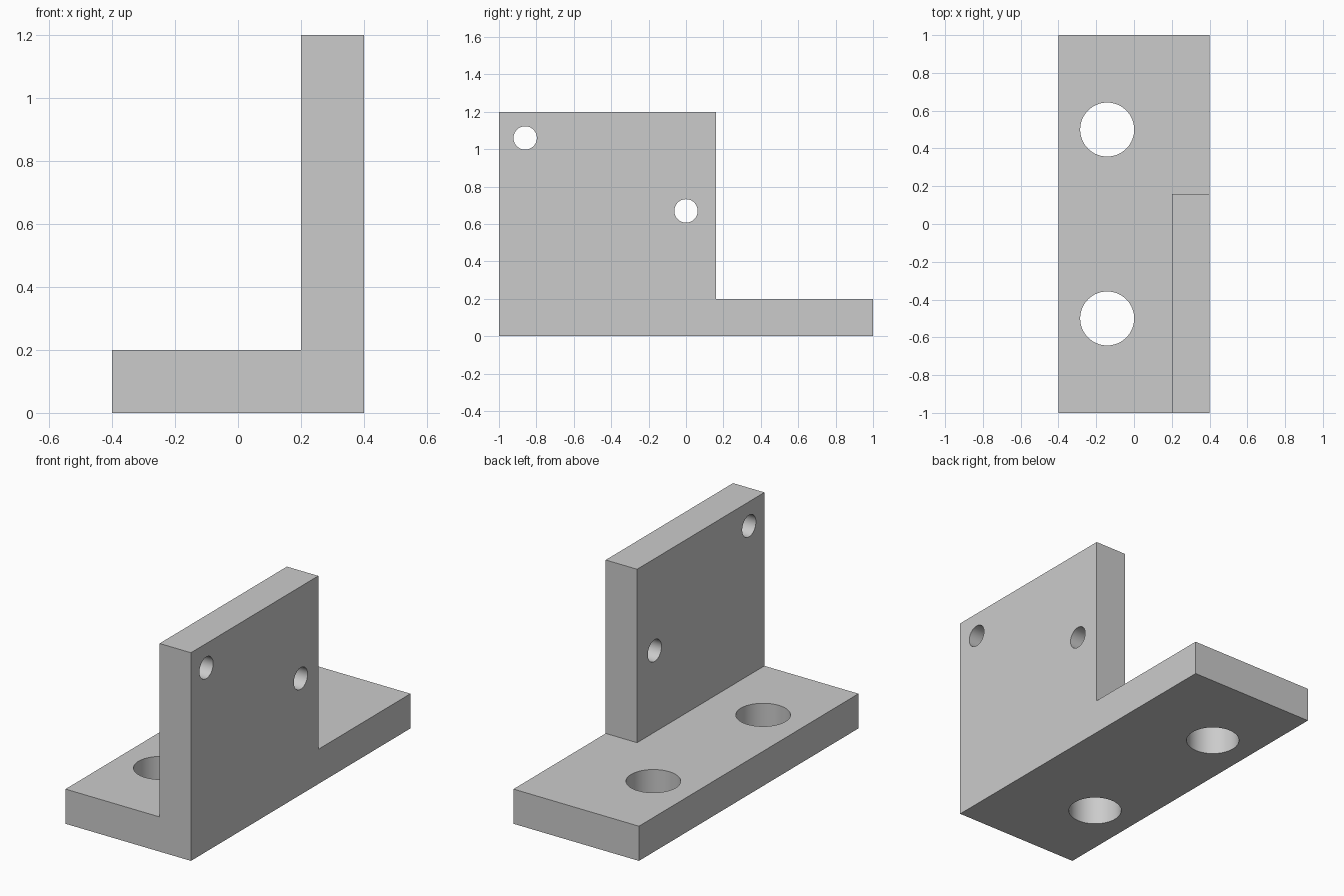
import bpy, bmesh, math
from mathutils import Matrix, Vector

default = bpy.data.objects.get("Cube")
if default:
    bpy.data.objects.remove(default, do_unlink=True)

grey = bpy.data.materials.new("plain grey")
grey.use_nodes = True
grey.diffuse_color = (0.6, 0.6, 0.6, 1)
grey.node_tree.nodes["Principled BSDF"].inputs["Base Color"].default_value = (0.6, 0.6, 0.6, 1)


def add_object(name, bm):
    bmesh.ops.recalc_face_normals(bm, faces=bm.faces[:])
    mesh = bpy.data.meshes.new(name)
    bm.to_mesh(mesh)
    bm.free()
    mesh.materials.append(grey)
    obj = bpy.data.objects.new(name, mesh)
    bpy.context.scene.collection.objects.link(obj)
    return obj


def drill(target, name, radius, centre, axis):
    """Cut a round hole through the target along an axis."""
    bm = bmesh.new()
    turn = Vector((0, 0, 1)).rotation_difference(Vector(axis)).to_matrix().to_4x4()
    bmesh.ops.create_cone(bm, cap_ends=True, segments=64, radius1=radius, radius2=radius,
                          depth=0.6, matrix=Matrix.Translation(centre) @ turn)
    cutter = add_object(name, bm)
    cutter.hide_render = True
    cutter.hide_set(True)
    cutter.display_type = 'WIRE'
    mod = target.modifiers.new(name, 'BOOLEAN')
    mod.operation = 'DIFFERENCE'
    mod.solver = 'EXACT'
    mod.object = cutter
    return cutter


# Base plate, with its top split so the upright can be raised from one corner
bm = bmesh.new()
bmesh.ops.create_cube(bm, size=1, matrix=Matrix.Translation((0, 0, 0.1)) @ Matrix.Diagonal((0.8, 2, 0.2, 1)))
for point, normal in (((0.2, 0, 0), (1, 0, 0)), ((0, 0.16, 0), (0, 1, 0))):
    bmesh.ops.bisect_plane(bm, geom=bm.verts[:] + bm.edges[:] + bm.faces[:],
                           plane_co=point, plane_no=normal)

# Upright plate
corner = [f for f in bm.faces if f.normal.z > 0.9
          and f.calc_center_median().x > 0.2 and f.calc_center_median().y < 0.16]
raised = bmesh.ops.extrude_face_region(bm, geom=corner)["geom"]
bmesh.ops.translate(bm, vec=(0, 0, 1), verts=[v for v in raised if isinstance(v, bmesh.types.BMVert)])
bmesh.ops.dissolve_limit(bm, angle_limit=0.01, verts=bm.verts[:], edges=bm.edges[:])
bracket = add_object("angle_bracket", bm)

# Large mounting holes in the base, small ones in the upright
cutters = [drill(bracket, f"base_hole_{i}", 0.143, (-0.142, y, 0.1), (0, 0, 1))
           for i, y in enumerate((-0.5, 0.5))]
cutters += [drill(bracket, f"upright_hole_{i}", 0.0625, (0.3, y, z), (1, 0, 0))
            for i, (y, z) in enumerate(((-0.86, 1.06), (0, 0.67)))]

# Bake the holes and drop the cutters
bpy.context.view_layer.update()
cut = bpy.data.meshes.new_from_object(bracket.evaluated_get(bpy.context.evaluated_depsgraph_get()))
bracket.modifiers.clear()
bracket.data = cut
for cutter in cutters:
    bpy.data.objects.remove(cutter, do_unlink=True)

# Smooth hole walls, sharp edges
bpy.ops.object.select_all(action='DESELECT')
bracket.select_set(True)
bpy.context.view_layer.objects.active = bracket
bpy.ops.object.shade_smooth_by_angle(angle=math.radians(30))
